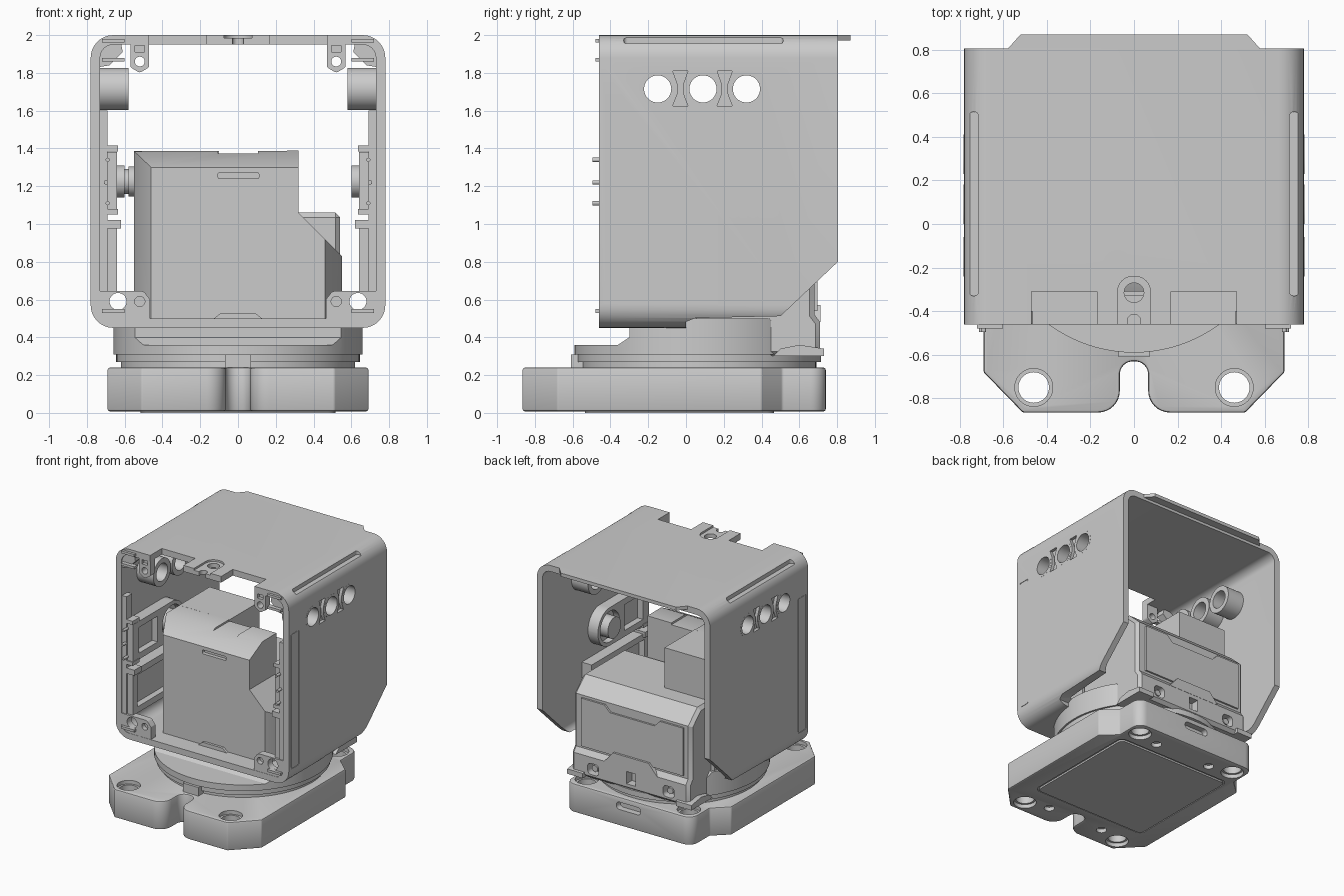
import bpy, bmesh, math
from mathutils import Vector

if "Cube" in bpy.data.objects:
    bpy.data.objects.remove(bpy.data.objects["Cube"])

AX = {'x': lambda a, b, t: (t, a, b), 'y': lambda a, b, t: (a, t, b), 'z': lambda a, b, t: (a, b, t)}

def loft(name, axis, sections):
    """Closed solid through (offset, outline) sections along an axis."""
    bm = bmesh.new()
    rings = [[bm.verts.new(AX[axis](p[0], p[1], t)) for p in pts] for t, pts in sections]
    n = len(rings[0])
    for r, s in zip(rings, rings[1:]):
        for i in range(n):
            bm.faces.new((r[i], r[(i + 1) % n], s[(i + 1) % n], s[i]))
    bm.faces.new(rings[0])
    bm.faces.new(rings[-1])
    bmesh.ops.recalc_face_normals(bm, faces=bm.faces)
    me = bpy.data.meshes.new(name)
    bm.to_mesh(me)
    bm.free()
    ob = bpy.data.objects.new(name, me)
    bpy.context.collection.objects.link(ob)
    return ob

def prism(name, axis, pts, lo, hi):
    return loft(name, axis, [(lo, pts), (hi, pts)])

def circle(a, b, r, n=40):
    return [(a + r * math.cos(2 * math.pi * i / n), b + r * math.sin(2 * math.pi * i / n)) for i in range(n)]

def cyl(name, axis, a, b, r, lo, hi, n=40):
    return prism(name, axis, circle(a, b, r, n), lo, hi)

def rounded(pts, n=8):
    """Outline from (a, b, radius) corners."""
    out = []
    for i, (a, b, r) in enumerate(pts):
        p, q, s = (Vector(v[:2]) for v in (pts[i - 1], (a, b), pts[(i + 1) % len(pts)]))
        if not r:
            out.append((a, b))
            continue
        u, v = (p - q).normalized(), (s - q).normalized()
        half = u.angle(v) / 2
        c = q + (u + v).normalized() * r / math.sin(half)
        d0 = q + u * r / math.tan(half) - c
        d1 = q + v * r / math.tan(half) - c
        turn = math.atan2(d0.x * d1.y - d0.y * d1.x, d0.dot(d1))
        for k in range(n + 1):
            w = turn * k / n
            out.append((c.x + d0.x * math.cos(w) - d0.y * math.sin(w),
                        c.y + d0.x * math.sin(w) + d0.y * math.cos(w)))
    return out

def rect(a0, a1, b0, b1, r=0.0):
    return rounded([(a0, b0, r), (a1, b0, r), (a1, b1, r), (a0, b1, r)])

def box(name, x0, x1, y0, y1, z0, z1):
    return prism(name, 'z', rect(x0, x1, y0, y1), z0, z1)

def apply(ob, kind, **kw):
    m = ob.modifiers.new(kind, kind)
    for k, v in kw.items():
        setattr(m, k, v)
    bpy.context.view_layer.objects.active = ob
    bpy.ops.object.modifier_apply(modifier=m.name)

def cut(ob, *cutters):
    for c in cutters:
        apply(ob, 'BOOLEAN', operation='DIFFERENCE', solver='EXACT', object=c)
        bpy.data.objects.remove(c)

def span(s, a, b):
    return sorted((s * a, s * b))

# base plate with front notch, chamfered corners and four counterbored holes
half = [(.065, -.63, .06), (.065, -.865, .1), (.51, -.865, .02), (.69, -.68, .02),
        (.69, .40, .02), (.57, .51, .02), (.57, .74, .08)]
base = prism('base', 'z', rounded(half + [(-a, b, r) for a, b, r in reversed(half)]), .008, .24)
apply(base, 'BEVEL', width=.012, segments=2, limit_method='ANGLE', angle_limit=math.radians(60))
for s in (-1, 1):
    for y in (-.75, .62):
        cut(base, cyl('c', 'z', s * .46, y, .07, -.1, .5), cyl('c', 'z', s * .46, y, .087, .21, .5),
            cyl('c', 'z', s * .46, y, .087, -.1, .04))
        cut(base, cyl('c', 'z', s * .26, y * .93, .04, -.1, .04))
cut(base, prism('c', 'y', rect(-.11, .11, .14, .2, .028), .69, .9))
cut(base, prism('c', 'z', rect(-.53, .53, -.55, .48, .05), -.1, .014))
prism('bottom_plate', 'z', rect(-.515, .515, -.535, .465, .04), 0, .03)

# turntable rings, with a front stop
cyl('turntable_neck', 'z', 0, .07, .62, .23, .275, 96)
cyl('turntable_ring', 'z', 0, .07, .645, .27, .315, 96)
box('turntable_stop', -.07, .07, -.61, -.5, .23, .31)
collar = cyl('turntable_collar', 'z', 0, .07, .66, .31, .5, 96)
cut(collar, prism('c', 'x', [(-.8, .36), (-.36, .36), (-.3, .4), (-.3, .6), (-.8, .6)], -1, 1),
    prism('c', 'x', [(.6, .31), (.9, .31), (.9, .6), (.44, .6), (.44, .5)], -1, 1))

# outer shell: rounded frame, open front and back
shell = prism('shell', 'y', rect(-.78, .78, .45, 2, .12), -.46, .805)
cut(shell, prism('c', 'y', rect(-.73, .73, .5, 1.95, .07), -1, 1),
    prism('c', 'x', [(0, .3), (0, .482), (.05, .502), (.5, .512), (.82, .815), (1, .8), (1, .3)], -1, 1))
for s in (-1, 1):
    cut(shell, prism('c', 'z', rect(*span(s, .17, .47), -.6, -.31), 1.9, 2.1),
        prism('c', 'z', rect(*span(s, .713, .758), -.33, .515, .022), 1.955, 2.1))
    for y in (-.15, .09, .32):
        cut(shell, cyl('c', 'x', y, 1.715, .09, *span(s, .6, .9)))
    for y in (-.03, .205):
        glass = [(-.04, 1.81), (-.015, 1.74), (-.015, 1.69), (-.04, 1.625),
                 (.04, 1.625), (.015, 1.69), (.015, 1.74), (.04, 1.81)]
        cut(shell, prism('c', 'x', [(y + a, b) for a, b in glass], *span(s, .755, .9)))
    cut(shell, prism('c', 'x', rect(-.43, -.33, .58, 1.68, .01), *span(s, .776, .9)))
    prism('side_inlay', 'x', rect(-.424, -.336, .586, 1.674, .01), *span(s, .75, .779))
cut(shell, cyl('c', 'z', 0, -.315, .045, 1.9, 2.1),
    prism('c', 'z', rounded([(-.075, -.6, 0), (.075, -.6, 0), (.075, -.24, .07), (-.075, -.24, .07)]), 1.985, 2.1),
    prism('c', 'z', rounded([(-.03, -.6, 0), (.03, -.6, 0), (.03, -.415, .028), (-.03, -.415, .028)]), 1.9, 2.1))
prism('top_lip', 'z', [(-.6, .78), (.6, .78), (.52, .87), (-.52, .87)], 1.972, 2)

# fittings inside the shell, mirrored left and right
for s in (-1, 1):
    for y in (-.15, .09, .32):
        t = cyl('port_tube', 'x', y, 1.715, .112, *span(s, .58, .74))
        cut(t, cyl('c', 'x', y, 1.715, .072, *span(s, .4, .9)))
        r = cyl('port_ring', 'x', y, 1.715, .091, *span(s, .72, .781))
        cut(r, cyl('c', 'x', y, 1.715, .072, *span(s, .4, .9)))
    foot = prism('lower_corner_block', 'y', rounded([(s * .74, .49, 0), (s * .74, .645, 0),
                 (s * .5, .645, .03), (s * .465, .6, .01), (s * .465, .49, 0)]), -.458, -.40)
    cut(foot, cyl('c', 'y', s * .635, .59, .045, -1, 0), cyl('c', 'y', s * .52, .59, .027, -.5, -.42))
    tab = prism('upper_tab', 'y', rounded([(s * .57, 1.96, 0), (s * .57, 1.83, .02),
                (s * .52, 1.80, .02), (s * .47, 1.83, .02), (s * .47, 1.96, 0)]), -.458, -.40)
    cut(tab, cyl('c', 'y', s * .52, 1.86, .026, -1, 0),
        prism('c', 'y', rect(*span(s, .495, .545), 1.91, 1.945), -.5, -.43))
    prism('upper_corner_brace', 'y', [(s * .62, 1.96), (s * .74, 1.96), (s * .74, 1.83), (s * .68, 1.84),
          (s * .61, 1.91)], -.45, -.38)
    # pivot arm with round end and boss
    arm = prism('pivot_arm', 'x', rounded([(-.44, 1.07, 0), (.22, 1.07, .154), (.22, 1.38, .154), (-.44, 1.38, 0)], 14),
                *span(s, .64, .74))
    cut(arm, cyl('c', 'x', .065, 1.225, .125, *span(s, .5, .69)),
        prism('c', 'x', rect(-.36, -.12, 1.12, 1.33), *span(s, .5, .69)))
    cyl('pivot_boss', 'x', .065, 1.225, .085, *span(s, .6, .74))
    for z in (1.385, 1.05):
        box('arm_clip', *span(s, .635, .72), -.45, -.36, z, z + .03)
    box('side_clip', *span(s, .62, .74), -.45, -.36, .975, 1.02)
    lower = box('lower_lining', *span(s, .64, .74), -.44, .3, .64, 1.0)
    cut(lower, box('c', *span(s, .5, .69), -.38, .24, .69, .95))
    box('front_rail', *span(s, .69, .74), -.45, -.38, .6, 1.6)
    for z, x in ((1.11, .69), (1.22, .7), (1.34, .69)):
        cyl('front_pin', 'y', s * x, z, .011, -.495, -.4, 12)
    for z in (.53, 1.86, 1.96):
        box('corner_pin', *span(s, .6, .72), -.48, -.44, z, z + .02)

# shaft joining the left pivot to the central housing
cyl('pivot_shaft', 'x', .065, 1.225, .065, -.66, -.5)
cyl('pivot_collar', 'x', .065, 1.225, .08, -.58, -.5)

# central housing, sloped along its front edges
front = [(-.46, .49), (-.46, 1.3), (.32, 1.3), (.32, 1.06), (.46, .92), (.46, .49)]
mid = [(-.55, .49), (-.55, 1.385), (.32, 1.388), (.32, 1.06), (.55, .83), (.55, .49)]
housing = loft('housing_front', 'y', [(-.31, front), (-.14, mid), (.04, mid)])
cut(housing, prism('c', 'y', rect(-.105, .11, 1.24, 1.272, .008), -.5, -.28),
    box('c', -.105, .105, -.5, .2, 1.372, 1.5))
prism('housing_latch', 'y', [(-.14, .49), (.14, .49), (.09, .53), (-.09, .53)], -.33, -.28)
box('housing_left', -.55, -.1, .03, .42, .49, 1.386)

# rear housing with raised panel, vent and sockets
rear = prism('rear_housing', 'x', [(.03, .3), (.71, .3), (.71, .48), (.68, .52), (.68, .95), (.56, 1.06), (.03, 1.06)], -.52, .54)
apply(rear, 'BEVEL', width=.025, segments=1, limit_method='ANGLE', angle_limit=math.radians(75))
prism('rear_panel', 'y', [(-.46, .54), (.46, .54), (.46, .93), (.25, .93), (.2, .88), (-.2, .88),
                          (-.25, .93), (-.46, .93)], .66, .695)
prism('rear_vent', 'y', [(-.24, .48), (.24, .48), (.16, .57), (-.16, .57)], .66, .712)
cut(rear, prism('c', 'y', rect(-.04, .04, .35, .45), .64, .9))
for s in (-1, 1):
    cut(rear, prism('c', 'y', rect(*span(s, .29, .39), .34, .43, .03), .64, .9))
    cyl('rear_screw', 'y', s * .34, .385, .025, .6, .69, 20)
    prism('rear_foot', 'x', [(.46, .3), (.73, .3), (.73, .34), (.6, .36), (.5, .34)], *span(s, .42, .56))

for ob in bpy.data.objects:
    bpy.ops.object.select_all(action='DESELECT')
    ob.select_set(True)
    bpy.context.view_layer.objects.active = ob
    bpy.ops.object.shade_smooth_by_angle(angle=math.radians(28))
